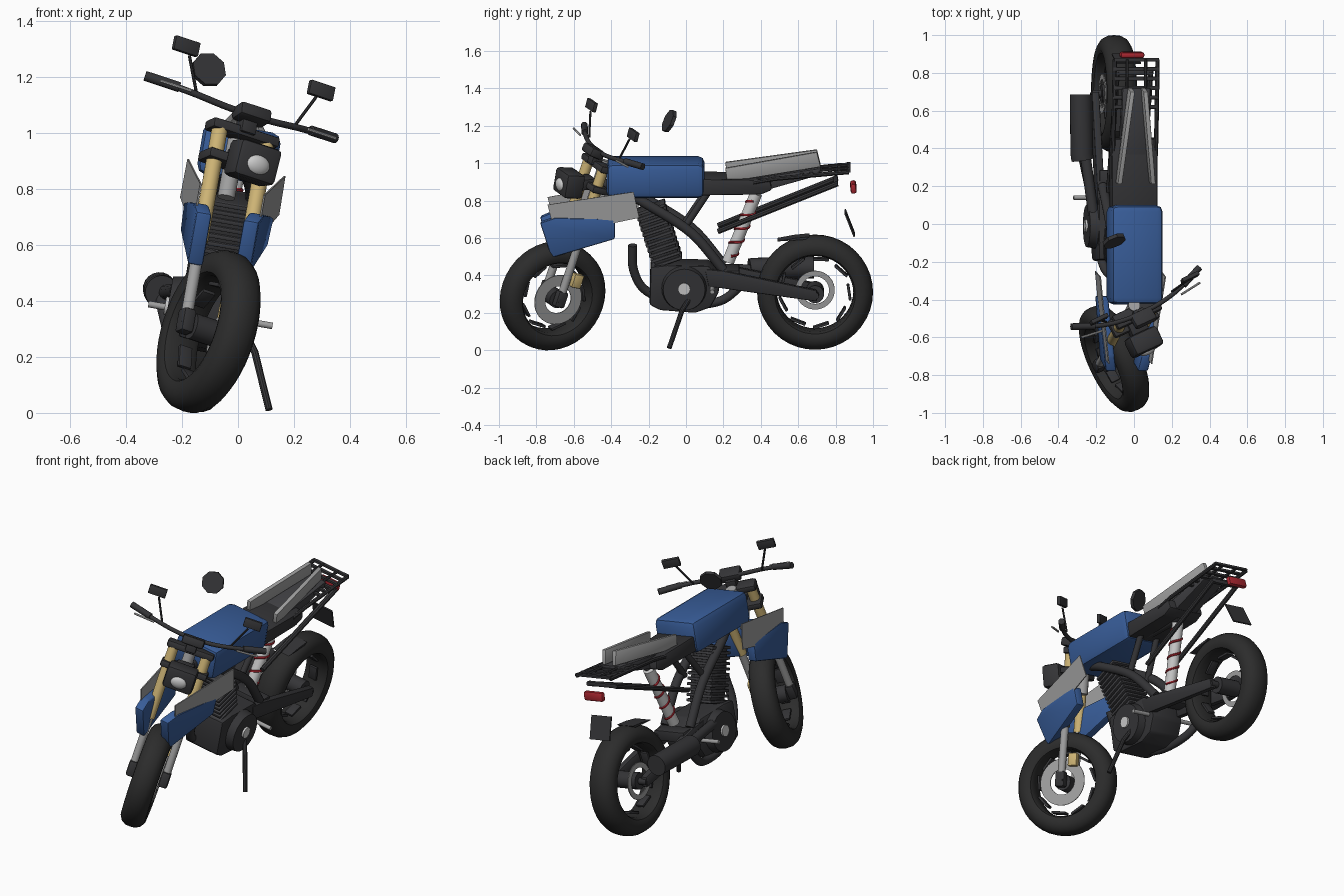
import bpy, bmesh
from math import sin, cos, pi, radians, tan
from mathutils import Vector as V, Matrix as M

if "Cube" in bpy.data.objects:
    bpy.data.objects.remove(bpy.data.objects["Cube"])

# The bike is authored upright, the fork group is steered, then all of it leans on its stand
LEAN = M.Translation((-0.16, 0, 0)) @ M.Rotation(radians(10), 4, 'Y')
RAKE = radians(18)
PIV = M.Translation((0, -0.45, 0.97))
STEER = M.Translation((-.017, 0, 0)) @ LEAN @ PIV @ M.Rotation(radians(25), 4, V((0, sin(RAKE), cos(RAKE)))) @ PIV.inverted()
BLACK, DARK, TYRE = (.035, .035, .038), (.05, .05, .055), (.025, .025, .025)
BLUE, GOLD, RED = (.04, .11, .32), (.62, .46, .18), (.4, .02, .03)
GREY, LIGHT = (.35, .35, .35), (.7, .7, .7)
mats = {}


def finish(bm, name, col, mat=LEAN, angle=35):
    bmesh.ops.recalc_face_normals(bm, faces=bm.faces)
    bm.transform(mat)
    bm.normal_update()
    for f in bm.faces:
        f.smooth = True
    for e in bm.edges:
        e.smooth = len(e.link_faces) == 2 and e.calc_face_angle(0) < radians(angle)
    me = bpy.data.meshes.new(name)
    bm.to_mesh(me)
    bm.free()
    if col not in mats:
        mats[col] = bpy.data.materials.new("paint_%d" % len(mats))
        mats[col].diffuse_color = (*col, 1)
    me.materials.append(mats[col])
    bpy.context.collection.objects.link(bpy.data.objects.new(name, me))


def bevel(bm, off, seg=2):
    if off:
        bmesh.ops.bevel(bm, geom=bm.edges[:], offset=off, segments=seg, profile=.5, affect='EDGES')


def box(name, loc, size, col, mat=LEAN, tilt=0, bev=0.006):
    bm = bmesh.new()
    bmesh.ops.create_cube(bm, size=1)
    bm.transform(M.Diagonal((*size, 1)))
    bevel(bm, bev)
    bm.transform(M.Translation(loc) @ M.Rotation(tilt, 4, 'X'))
    finish(bm, name, col, mat)


def panel(name, pts, thick, col, mat=LEAN, bev=0.0):
    """Polygon of 3D points thickened along x."""
    bm = bmesh.new()
    a = [bm.verts.new(V(p) - V((thick / 2, 0, 0))) for p in pts]
    b = [bm.verts.new(V(p) + V((thick / 2, 0, 0))) for p in pts]
    bm.faces.new(a)
    bm.faces.new(b[::-1])
    for i in range(len(a)):
        j = (i + 1) % len(a)
        bm.faces.new((a[i], a[j], b[j], b[i]))
    bmesh.ops.recalc_face_normals(bm, faces=bm.faces)
    bevel(bm, bev)
    finish(bm, name, col, mat)


def tube(name, pts, r, col, mat=LEAN, r2=None, n=14, curve=True):
    """Round tube through points, smoothed when there are more than two."""
    p = [V(q) for q in pts]
    if len(p) > 2 and curve:
        e = [2 * p[0] - p[1]] + p + [2 * p[-1] - p[-2]]
        s = []
        for i in range(1, len(e) - 2):
            a, b, c, d = e[i - 1:i + 3]
            for k in range(6):
                t = k / 6
                s.append(.5 * (2 * b + (c - a) * t + (2 * a - 5 * b + 4 * c - d) * t * t + (3 * b - a - 3 * c + d) * t ** 3))
        p = s + [p[-1]]
    bm = bmesh.new()
    rings, nv = [], V((.31, .22, .93))
    for i, q in enumerate(p):
        t = (p[min(i + 1, len(p) - 1)] - p[max(i - 1, 0)]).normalized()
        nv = (nv - t * nv.dot(t)).normalized()
        bv = t.cross(nv)
        rr = r if r2 is None else r + (r2 - r) * i / (len(p) - 1)
        rings.append([bm.verts.new(q + rr * (cos(k * 2 * pi / n) * nv + sin(k * 2 * pi / n) * bv)) for k in range(n)])
    for a, b in zip(rings, rings[1:]):
        for k in range(n):
            bm.faces.new((a[k], a[k - 1], b[k - 1], b[k]))
    bm.faces.new(rings[0])
    bm.faces.new(rings[-1][::-1])
    finish(bm, name, col, mat)


def ring(name, prof, c, col, mat=LEAN, n=40):
    """Closed (x, radius) profile revolved about the x axis through c."""
    bm = bmesh.new()
    g = [[bm.verts.new((c[0] + x, c[1] + r * cos(k * 2 * pi / n), c[2] + r * sin(k * 2 * pi / n))) for x, r in prof] for k in range(n)]
    m = len(prof)
    for k in range(n):
        for i in range(m):
            bm.faces.new((g[k - 1][i], g[k][i], g[k][(i + 1) % m], g[k - 1][(i + 1) % m]))
    finish(bm, name, col, mat)


def wheel(tag, c, R, w, mat):
    half = [(w, R - .075), (w * .97, R - .045), (w * .75, R - .018), (w * .4, R - .003)]
    inner = [(w * .65, R - .105), (w * .9, R - .095)]
    prof = [(-x, r) for x, r in (inner + half)] + [(0, R)] + (inner + half)[::-1]
    ring(tag + "_tyre", prof, c, TYRE, mat)
    for k in range(9):  # rim segments
        a = k * 2 * pi / 9
        rr = R - .128
        box(tag + "_rim_segment", (c[0], c[1] + rr * cos(a), c[2] + rr * sin(a)), (.05, .014, .085), BLACK, mat, a + .15, .002)
    tube(tag + "_hub", [(-.07, c[1], c[2]), (.07, c[1], c[2])], .048, BLACK, mat, n=20)
    tube(tag + "_axle", [(-.12, c[1], c[2]), (.12, c[1], c[2])], .02, BLACK, mat)


# Wheels, brake disc and sprocket
RC = (0, .69, .315)
fy = lambda z, off=0: -.495 - (.985 - z) * tan(RAKE) + off
FC = (0, fy(.30), .30)
wheel("rear", RC, .31, .08, LEAN)
wheel("front", FC, .299, .072, STEER)
ring("front_brake_disc", [(.068, .075), (.074, .075), (.074, .137), (.068, .137)], FC, GREY, STEER)
box("brake_caliper", (.085, FC[1] + .10, .40), (.04, .055, .075), GOLD, STEER, -.3)
ring("rear_sprocket", [(-.066, .075), (-.06, .075), (-.06, .105), (-.066, .105)], RC, GREY)

# Fork, clamps, headlight and bars
tube("steering_head", [(0, -.43, 1.03), (0, -.51, .78)], .032, GREY, STEER)
for s in (-1, 1):
    x = s * .095
    tube("fork_upper", [(x, fy(1.03), 1.03), (x, fy(.6), .6)], .029, GOLD, STEER, n=18)
    tube("fork_lower", [(x, fy(.6), .6), (x, fy(.32), .32)], .022, GREY, STEER)
    box("fork_foot", (x, fy(.31), .31), (.05, .06, .09), BLACK, STEER, -RAKE, .012)
    tube("grip", [(s * .27, -.435, 1.105), (s * .39, -.385, 1.107)], .018, BLACK, STEER)
    tube("lever", [(s * .24, -.475, 1.105), (s * .36, -.46, 1.105)], .006, LIGHT, STEER, n=8)
    tube("mirror_stem", [(s * .2, -.44, 1.10), (s * .26, -.41, 1.225)], .006, BLACK, STEER, n=8)
    box("mirror", (s * .277, -.397, 1.253), (.10, .022, .052), BLACK, STEER, -.25, .004)
for z, d in ((1.015, .08), (.905, .10)):
    box("fork_clamp", (0, fy(z, .01), z), (.27, d, .038), BLACK, STEER, -RAKE, .01)
tube("handlebar", [(-.38, -.39, 1.107), (-.22, -.45, 1.10), (-.08, -.475, 1.09), (.08, -.475, 1.09), (.22, -.45, 1.10), (.38, -.39, 1.107)], .012, BLACK, STEER)
box("instrument", (0, -.505, 1.09), (.125, .08, .05), BLACK, STEER, -.45, .012)
box("instrument_mount", (0, -.49, 1.045), (.06, .06, .06), BLACK, STEER, -.3)
box("headlight_housing", (0, -.64, .925), (.17, .11, .135), BLACK, STEER, -.15, .02)
box("headlight_bracket", (0, -.56, .92), (.10, .11, .06), BLACK, STEER)
bm = bmesh.new()
bmesh.ops.create_uvsphere(bm, u_segments=20, v_segments=12, radius=1)
bm.transform(M.Translation((0, -.69, .92)) @ M.Diagonal((.047, .022, .036, 1)))
finish(bm, "headlight_lens", LIGHT, STEER)

# Loose round disc above the tank
nrm = V((.35, -.87, .38)).normalized()
ctr = V((-.105, -.09, 1.225))
tube("round_disc", [ctr - nrm * .01, ctr + nrm * .01], .064, BLACK, M(), n=8)

# Tank and seat
box("fuel_tank", (0, -.163, .94), (.28, .525, .19), BLUE, bev=.035)
panel("seat", [(0, .07, .95), (0, .07, .86), (0, .40, .865), (0, .46, .89), (0, .45, .945)], .245, BLACK, bev=.01)
panel("tail_unit", [(0, .36, .945), (0, .36, .90), (0, .46, .89), (0, .72, .965), (0, .72, 1.0)], .15, DARK, bev=.005)
for s in (-1, 1):
    panel("seat_plate", [(s * .09, .21, 1.005), (s * .035, .70, 1.083), (s * .035, .72, 1.003), (s * .09, .22, .93)], .024, GREY, bev=.004)
    # Rear rack rails and subframe
    tube("rack_rail", [(s * .115, .36, .93), (s * .115, .47, .95), (s * .115, .87, .987)], .012, BLACK, n=8, curve=False)
    tube("rack_upper_rail", [(s * .05, .62, .98), (s * .05, .87, .995)], .009, BLACK, n=8)
    tube("subframe_rail", [(s * .09, .17, .66), (s * .09, .81, .92)], .015, BLACK, n=8)
    # Side plates and blue shrouds
    panel("side_plate", [(s * .115, -.74, .81), (s * .175, -.28, .89), (s * .177, -.25, .75), (s * .115, -.70, .645)], .006, GREY)
    panel("shroud", [(s * .085, -.78, .71), (s * .085, -.72, .52), (s * .13, -.38, .63), (s * .135, -.38, .74), (s * .102, -.70, .74)], .056, BLUE, bev=.01)
    # Main frame and swingarm
    tube("frame_tube", [(s * .04, -.36, .88), (s * .075, -.2, .80), (s * .085, .03, .65), (s * .085, .2, .45)], .026, BLACK)
    tube("frame_brace", [(s * .06, .12, .87), (s * .07, -.02, .66)], .018, BLACK)
    panel("swingarm", [(s * .095, .10, .46), (s * .095, .20, .45), (s * .105, .70, .345), (s * .105, .70, .285), (s * .095, .12, .365)], .04, BLACK, bev=.008)
    # Engine covers and pegs
    tube("engine_cover", [(s * .10, -.01, .355), (s * .155, -.01, .355)], .122, BLACK, r2=.112, n=28)
    tube("engine_cover_hub", [(s * .15, -.01, .36), (s * .166, -.01, .36)], .033, LIGHT, n=18)
    tube("foot_peg", [(s * .10, .14, .355), (s * .225, .14, .355)], .012, GREY)
for i in range(6):
    y = .62 + i * .05
    box("rack_slat", (0, y, .968 + (y - .62) * .1), (.24, .02, .014), BLACK, bev=.002)
box("swingarm_bridge", (0, .24, .42), (.20, .09, .06), BLACK)
tube("top_frame", [(0, -.45, .90), (0, .4, .88)], .03, BLACK)

# Tail light, number board, hugger
box("tail_light", (-.005, .895, .885), (.13, .032, .055), RED, bev=.013, tilt=.1)
box("rear_board", (0, .875, .69), (.135, .008, .135), BLACK, tilt=.37, bev=0)
box("subframe_bridge", (0, .80, .918), (.20, .025, .025), BLACK)
panel("rear_hugger", [(0, .49, .60), (0, .64, .61), (0, .66, .625), (0, .58, .617)], .11, BLACK)

# Rear shock with red spring
a, b = V((0, .375, .85)), V((0, .225, .48))
tube("rear_shock", [a, b], .033, LIGHT, n=18)
ax = (b - a).normalized()
u = V((1, 0, 0))
w = ax.cross(u)
spring = [a + (b - a) * (.1 + .8 * k / 64) + .033 * (cos(k * pi / 8) * u + sin(k * pi / 8) * w) for k in range(65)]
tube("shock_spring", spring, .007, RED, n=6, curve=False)

# Engine block and finned cylinder
prof = [(-.19, .47), (-.195, .265), (-.14, .235), (.05, .22), (.13, .25), (.175, .33), (.18, .43), (.12, .475), (-.10, .48)]
panel("engine_block", [(0, y, z) for y, z in prof], .22, BLACK, bev=.012)
tilt = radians(19)
box("cylinder_core", (0, -.145, .63), (.14, .14, .32), BLACK, tilt=tilt)
for i in range(11):
    t = i / 10
    box("cylinder_fin", (0, -.10 - .09 * t, .49 + .285 * t), (.17, .165, .016), DARK, tilt=tilt, bev=.003)

# Exhaust and side stand
tube("exhaust_pipe", [(0, -.285, .57), (-.03, -.28, .43), (-.06, -.21, .31), (-.09, -.02, .235), (-.12, .18, .245), (-.16, .30, .33), (-.19, .38, .405)], .024, BLACK)
tube("muffler", [(-.185, .34, .405), (-.19, .37, .407), (-.195, .66, .415), (-.195, .685, .415)], .06, BLACK, n=20, curve=False)
tube("muffler_link", [(-.13, .05, .42), (-.17, .36, .407)], .028, BLACK)
tube("side_stand", [(.13, .03, .32), (.18, -.02, .25), (.265, -.09, .058)], .013, BLACK, n=10, curve=False)

for m in bpy.data.materials:
    if m.users and not m.is_grease_pencil:
        m.use_nodes = True
        m.node_tree.nodes["Principled BSDF"].inputs["Base Color"].default_value = m.diffuse_color
